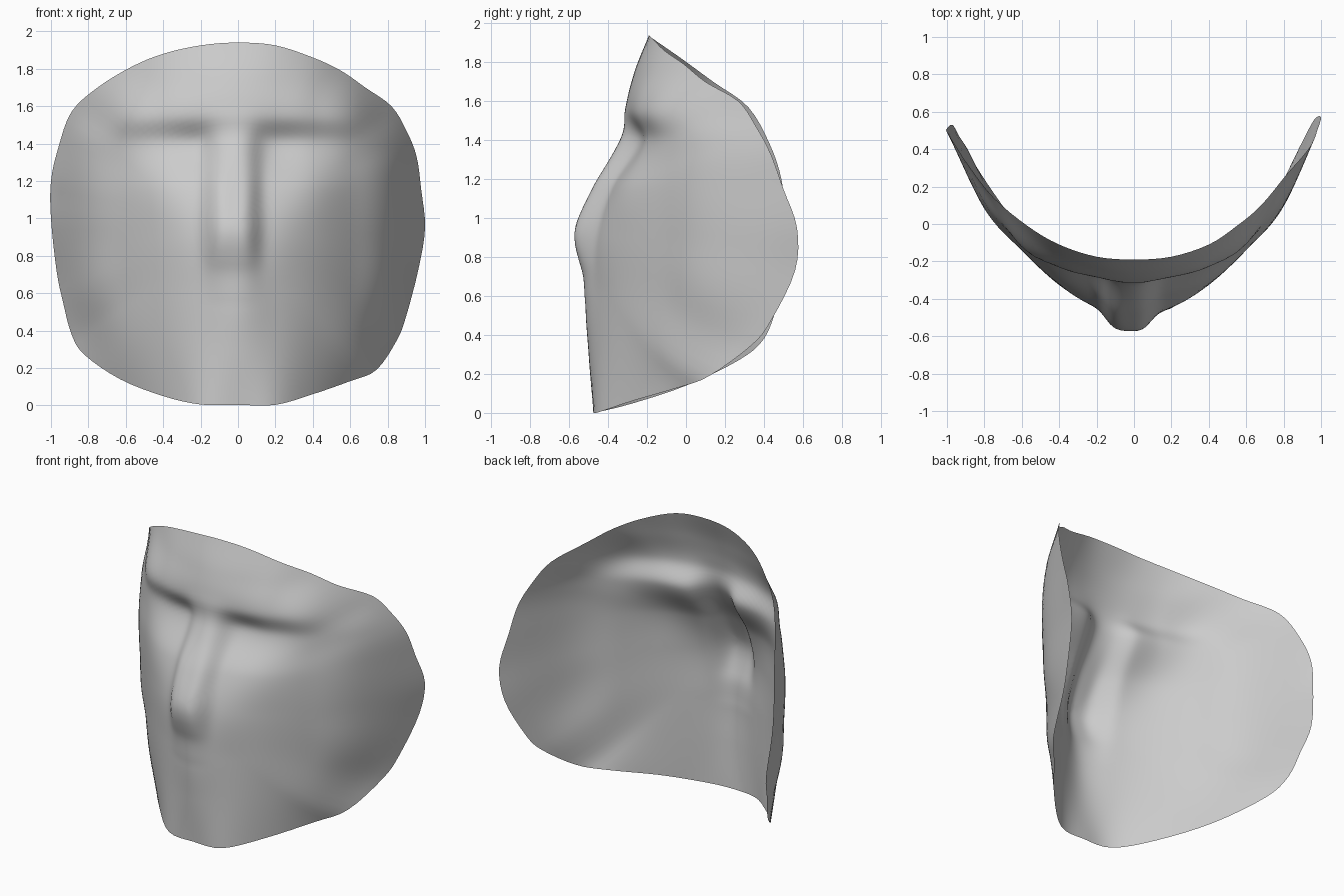
import bpy, bmesh, math
from mathutils import Vector

if "Cube" in bpy.data.objects:
    bpy.data.objects.remove(bpy.data.objects["Cube"])

# Rim of the mask (x, z, y), clockwise from the top centre
RIM = [(0, 1.94, -.19), (.2, 1.925, -.175), (.4, 1.86, -.11), (.55, 1.79, -.01), (.68, 1.70, .10),
       (.82, 1.60, .27), (.90, 1.47, .36), (.955, 1.33, .435), (.98, 1.15, .50), (1.0, .95, .57),
       (.965, .73, .56), (.90, .48, .44), (.85, .35, .34), (.74, .19, .12), (.6, .13, -.04),
       (.4, .06, -.28), (.2, .003, -.45), (0, .003, -.475), (-.2, .005, -.45), (-.4, .05, -.27),
       (-.63, .14, 0), (-.82, .27, .27), (-.89, .38, .40), (-.935, .55, .47), (-.97, .72, .53),
       (-1, 1.0, .51), (-1, 1.2, .49), (-.96, 1.38, .43), (-.89, 1.57, .32), (-.75, 1.70, .14),
       (-.57, 1.81, -.01), (-.4, 1.88, -.11), (-.2, 1.925, -.175)]

# Face depth without the nose: rows by height, columns by distance from the middle
COLS = [-.2, 0, .2, .4, .6, .8, 1.0]
ROWS = {0: (-.475, -.45, -.29, -.08, .18, .5), .3: (-.50, -.445, -.31, -.11, .2, .5),
        .6: (-.515, -.445, -.32, -.13, .12, .62), .9: (-.475, -.44, -.325, -.14, .1, .56),
        1.15: (-.385, -.37, -.30, -.135, .09, .53), 1.4: (-.29, -.23, -.195, -.10, .11, .5),
        1.55: (-.31, -.285, -.235, -.12, .18, .5), 1.75: (-.265, -.24, -.17, -.03, .22, .5),
        1.94: (-.19, -.17, -.10, .03, .25, .5)}
NOSE_Z = [.55, .7, .8, .86, .93, 1.0, 1.15, 1.3, 1.4, 1.5, 1.6]
NOSE_H = [0, .02, .06, .085, .105, .11, .098, .073, .05, .012, 0]


def curve(xs, ys, x):
    """Smooth interpolation through points."""
    x = min(max(x, xs[0]), xs[-1])
    n = len(xs)
    i = 0
    while i < n - 2 and x > xs[i + 1]:
        i += 1

    def slope(k):
        a, b = max(k - 1, 0), min(k + 1, n - 1)
        return (ys[b] - ys[a]) / (xs[b] - xs[a])
    h = xs[i + 1] - xs[i]
    t = (x - xs[i]) / h
    return (ys[i] * (1 + 2 * t) * (1 - t) ** 2 + ys[i + 1] * t * t * (3 - 2 * t)
            + h * (slope(i) * t * (1 - t) ** 2 - slope(i + 1) * t * t * (1 - t)))


def depth(x, z):
    row = [curve(COLS, (r[1],) + r, abs(x)) for r in ROWS.values()]
    nose = curve(NOSE_Z, NOSE_H, z) * math.exp(-(abs(x + .03) / .135) ** 4)
    return curve(list(ROWS), row, z) - nose


def smooth_loop(pts, sub):
    """Closed Catmull-Rom curve."""
    out, n = [], len(pts)
    p = [Vector(q) for q in pts]
    for i in range(n):
        a, b, c, d = p[i - 1], p[i], p[(i + 1) % n], p[(i + 2) % n]
        for k in range(sub):
            t = k / sub
            out.append(.5 * (2 * b + (c - a) * t + (2 * a - 5 * b + 4 * c - d) * t * t
                             + (3 * b - a - 3 * c + d) * t ** 3))
    return out


# Mask sheet: rings from the middle of the face out to the rim
rim = smooth_loop(RIM, 4)
RINGS, CZ = 36, .97
bm = bmesh.new()
centre = bm.verts.new((0, depth(0, CZ), CZ))
fix = [p.z - depth(p.x, p.y) for p in rim]
rings = []
for j in range(1, RINGS + 1):
    r = j / RINGS
    ring = []
    for p, f in zip(rim, fix):
        x, z = p.x * r, CZ + (p.y - CZ) * r
        ring.append(bm.verts.new((x, depth(x, z) + f * r ** 6, z)))
    rings.append(ring)
n = len(rim)
for i in range(n):
    k = (i + 1) % n
    bm.faces.new((centre, rings[0][k], rings[0][i]))
    for a, b in zip(rings, rings[1:]):
        bm.faces.new((a[i], a[k], b[k], b[i]))
bmesh.ops.recalc_face_normals(bm, faces=bm.faces)
bm.faces.ensure_lookup_table()
bm.normal_update()
if bm.faces[0].normal.y > 0:
    bmesh.ops.reverse_faces(bm, faces=bm.faces)
for f in bm.faces:
    f.smooth = True
mesh = bpy.data.meshes.new("face_mask")
bm.to_mesh(mesh)
bm.free()
bpy.context.collection.objects.link(bpy.data.objects.new("face_mask", mesh))
